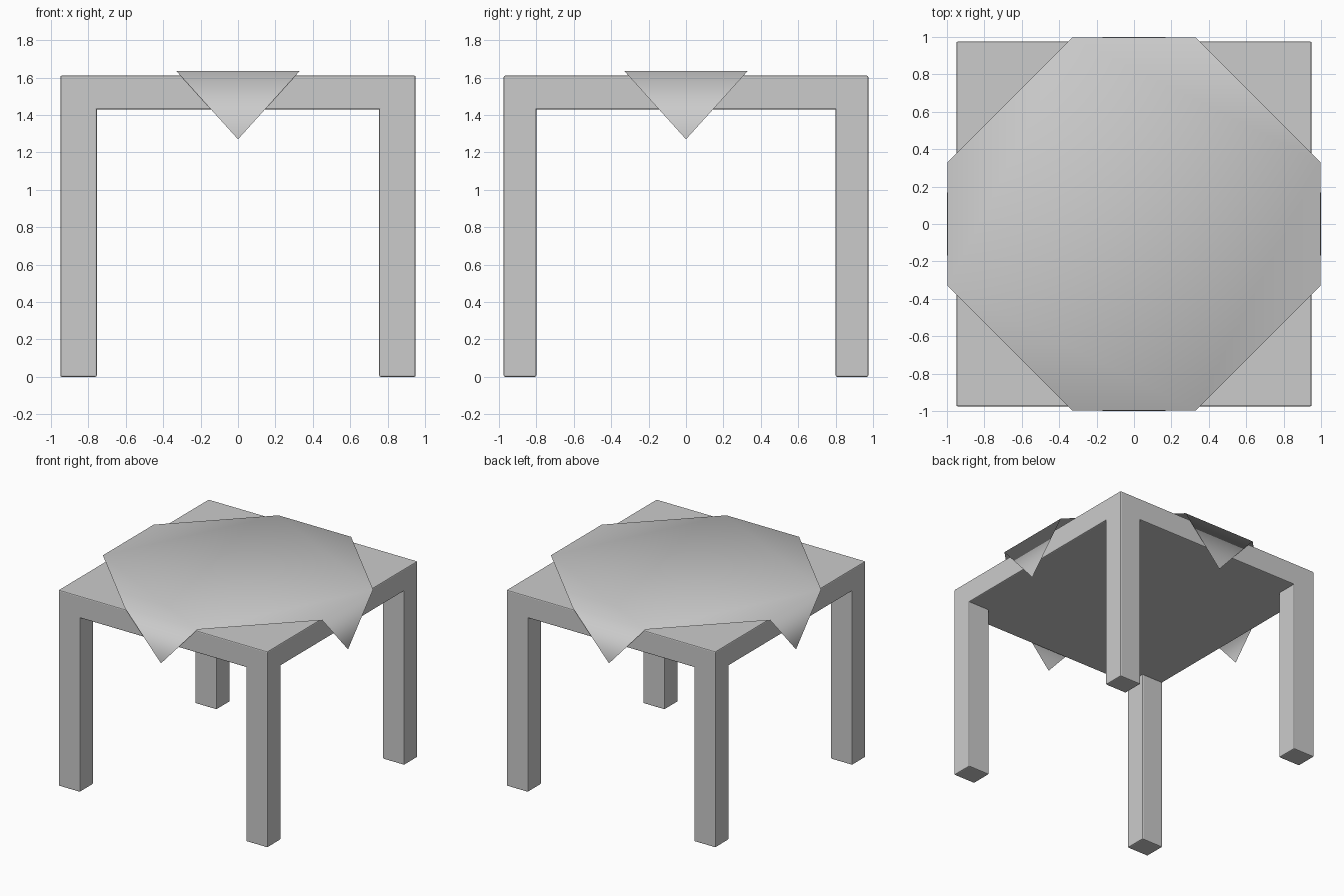
import bpy, bmesh

if "Cube" in bpy.data.objects:
    bpy.data.objects.remove(bpy.data.objects["Cube"])


def finish(bm, name):
    bmesh.ops.recalc_face_normals(bm, faces=bm.faces)
    mesh = bpy.data.meshes.new(name)
    bm.to_mesh(mesh)
    bm.free()
    ob = bpy.data.objects.new(name, mesh)
    bpy.context.collection.objects.link(ob)
    return ob


def extrude_down(bm, faces, z):
    res = bmesh.ops.extrude_face_region(bm, geom=faces, use_keep_orig=False)
    for v in (g for g in res["geom"] if isinstance(g, bmesh.types.BMVert)):
        v.co.z = z
    return [g for g in res["geom"] if isinstance(g, bmesh.types.BMFace)]


# Table: 3 x 3 grid slab whose corner cells are extruded down as legs
TOP, UNDER = 1.61, 1.43
xs, ys = (-0.95, -0.755, 0.755, 0.95), (-0.975, -0.80, 0.80, 0.975)
bm = bmesh.new()
g = [[bm.verts.new((x, y, UNDER)) for y in ys] for x in xs]
top = [[bm.verts.new((x, y, TOP)) for y in ys] for x in xs]
legs = []
for i in range(3):
    for j in range(3):
        bm.faces.new((top[i][j], top[i + 1][j], top[i + 1][j + 1], top[i][j + 1]))
        f = bm.faces.new((g[i][j], g[i][j + 1], g[i + 1][j + 1], g[i + 1][j]))
        if i != 1 and j != 1:
            legs.append(f)
# Slab sides
for k in range(3):
    for e in (0, 3):
        bm.faces.new((g[k][e], g[k + 1][e], top[k + 1][e], top[k][e]))
        bm.faces.new((g[e][k], g[e][k + 1], top[e][k + 1], top[e][k]))
for f in legs:
    extrude_down(bm, [f], 0.0)
bmesh.ops.dissolve_limit(bm, angle_limit=0.01, verts=bm.verts[:], edges=bm.edges[:])
table = finish(bm, "table")
bev = table.modifiers.new("edge_bevel", "BEVEL")
bev.width = 0.008
bev.segments = 2
bev.limit_method = "ANGLE"

# Cloth: thin diamond sheet with its four corners folded over the table edges
bm = bmesh.new()
FOLD, HALF, Z, TIP = 0.997, 0.33, 1.635, 1.27
ring, flaps = [], []
for dx, dy in ((1, 0), (0, 1), (-1, 0), (0, -1)):
    a = bm.verts.new((dx * FOLD + dy * HALF, dy * FOLD - dx * HALF, Z))
    b = bm.verts.new((dx * FOLD - dy * HALF, dy * FOLD + dx * HALF, Z))
    t = bm.verts.new((dx, dy, TIP))
    ring += [a, b]
    flaps.append((a, t, b))
bm.faces.new(ring)
for f in flaps:
    bm.faces.new(f)
for f in bm.faces:
    f.smooth = True
cloth = finish(bm, "tablecloth")
if cloth.data.polygons[0].normal.z < 0:
    cloth.data.flip_normals()
